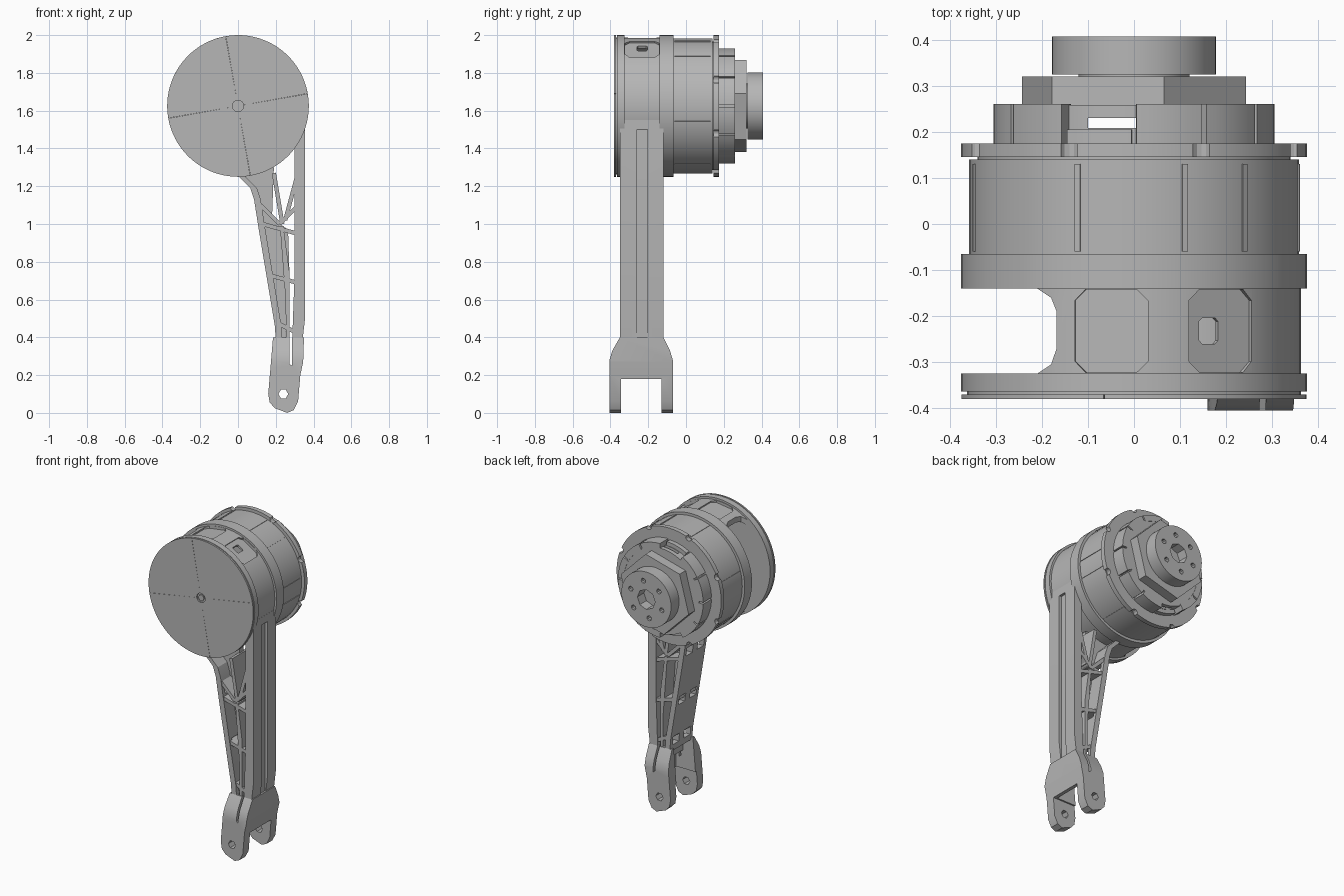
import bpy, bmesh, math
from mathutils import Matrix, Vector

if "Cube" in bpy.data.objects:
    bpy.data.objects.remove(bpy.data.objects["Cube"])

CZ = 1.625   # height of the joint axis
TONE = (0.47, 0.47, 0.47, 1)
grey = bpy.data.materials.new("plain grey")
grey.use_nodes = True
grey.diffuse_color = TONE
grey.node_tree.nodes["Principled BSDF"].inputs["Base Color"].default_value = TONE


def prism(name, pts, lo, hi, axis="y"):
    """Extrude a 2D outline along an axis."""
    place = {"x": lambda a, b, t: (t, a, b),
             "y": lambda a, b, t: (a, t, b),
             "z": lambda a, b, t: (a, b, t)}[axis]
    bm = bmesh.new()
    rings = [[bm.verts.new(place(a, b, t)) for a, b in pts] for t in (lo, hi)]
    for ring in rings:
        bm.faces.new(ring)
    n = len(pts)
    for i in range(n):
        j = (i + 1) % n
        bm.faces.new((rings[0][i], rings[0][j], rings[1][j], rings[1][i]))
    bmesh.ops.recalc_face_normals(bm, faces=bm.faces)
    mesh = bpy.data.meshes.new(name)
    bm.to_mesh(mesh)
    bm.free()
    mesh.materials.append(grey)
    ob = bpy.data.objects.new(name, mesh)
    bpy.context.collection.objects.link(ob)
    return finish(ob)


def finish(ob):
    """Smooth round walls, keep corners sharp."""
    ob.data.polygons.foreach_set("use_smooth", [True] * len(ob.data.polygons))
    ob.data.set_sharp_from_angle(angle=math.radians(25))
    return ob


def circle(r, n=64, x=0, z=CZ, turn=0):
    return [(x + r * math.cos(turn + math.tau * i / n),
             z + r * math.sin(turn + math.tau * i / n)) for i in range(n)]


def sector(r0, r1, a0, a1, n=12):
    """Outline of a ring piece, angles in degrees."""
    steps = [math.radians(a0 + (a1 - a0) * i / n) for i in range(n + 1)]
    outer = [(r1 * math.cos(a), CZ + r1 * math.sin(a)) for a in steps]
    inner = [(r0 * math.cos(a), CZ + r0 * math.sin(a)) for a in reversed(steps)]
    return outer + inner


def rect(a0, a1, b0, b1):
    return [(a0, b0), (a1, b0), (a1, b1), (a0, b1)]


def cut(ob, cutters, operation="DIFFERENCE"):
    """Apply booleans, then remove the cutters."""
    for c in cutters:
        m = ob.modifiers.new("cut", "BOOLEAN")
        m.object, m.operation, m.solver = c, operation, "EXACT"
    bpy.context.view_layer.update()
    done = ob.evaluated_get(bpy.context.evaluated_depsgraph_get())
    mesh = bpy.data.meshes.new_from_object(done)
    ob.modifiers.clear()
    ob.data = mesh
    for c in cutters:
        bpy.data.objects.remove(c)
    return finish(ob)


# Front cover: four quarter plates with fine seams
for i in range(4):
    prism(f"cover_quarter_{i + 1}", sector(0.03, 0.375, 10.1 + 90 * i, 99.9 + 90 * i, 20), -0.38, -0.37)
prism("cover_boss", circle(0.02, 8), -0.378, -0.36)

# Main drum and flanges along the axis
prism("front_flange", circle(0.375), -0.364, -0.325)
prism("cover_spacer", circle(0.362), -0.371, -0.363)
prism("middle_flange", circle(0.375), -0.14, -0.065)
prism("drum", circle(0.358), -0.07, 0.14)
prism("drum_neck", circle(0.34), 0.135, 0.15)
back_flange = prism("back_flange", circle(0.375), 0.145, 0.175)
cut(back_flange, [prism("notch", circle(0.02, 12, 0.375 * math.cos(a), CZ + 0.375 * math.sin(a)), 0.1, 0.2)
                  for a in [math.radians(22 + 45 * k) for k in range(8)]])

# Raised ribs on the drum
for i, deg in enumerate((-14, 4, 48, 72, 110, 165, 215, 300)):
    prism(f"drum_rib_{i + 1}", sector(0.35, 0.361, deg - 1, deg + 1, 2), -0.06, 0.13)

# Hollow housing between the flanges, open on one side, with shallow panels and a port
housing = prism("housing", circle(0.362), -0.33, -0.135)
cutters = [prism("hollow", circle(0.332), -0.4, 0), prism("side_opening", [
    (-0.5, -0.325), (-0.21, -0.325), (-0.18, -0.305), (-0.168, -0.27),
    (-0.168, -0.19), (-0.18, -0.16), (-0.21, -0.14), (-0.5, -0.14)], 1, 2.2, "z")]
for deg, w, h, floor in ((98, 0.08, 0.09, 0.344), (58, 0.08, 0.09, 0.344), (62, 0.024, 0.028, 0.27)):
    c = 0.3 * w
    panel = prism("panel", [(c - w, -h), (w - c, -h), (w, c - h), (w, h - c),
                            (w - c, h), (c - w, h), (-w, h - c), (-w, c - h)], floor, 0.45, "z")
    panel.data.transform(Matrix.Translation((0, -0.232, CZ))
                         @ Matrix.Rotation(math.radians(90 - deg), 4, "Y"))
    cutters.append(panel)
cut(housing, cutters)

# Notched bearing ring behind the back flange
core = prism("bearing_core", circle(0.275), 0.17, 0.258)
cut(core, [prism("slot", rect(-0.1, 0.01, 0.208, 0.23), 1, 2.2, "z")])
for i in range(12):
    if i not in (3, 8):
        prism(f"bearing_block_{i + 1}", sector(0.265, 0.305, 30 * i + 1, 30 * i + 29, 6), 0.17, 0.26)
for i, deg in enumerate((105, 255)):
    prism(f"bearing_bridge_{i + 1}", sector(0.265, 0.3, deg - 14, deg + 14, 6), 0.17, 0.205)

# Hexagonal nut and output hub
prism("hex_nut", circle(0.252, 6, turn=math.radians(15)), 0.255, 0.32)
prism("hub_neck", circle(0.12, 32), 0.31, 0.33)
hub = prism("output_hub", circle(0.178), 0.325, 0.407)
holes = [prism("bore", circle(0.064, 8), 0.34, 0.5)]
for k in range(6):
    a = math.radians(60 * k + 20)
    holes.append(prism("bolt_hole", circle(0.016, 10, 0.118 * math.cos(a), CZ + 0.118 * math.sin(a)), 0.375, 0.5))
cut(hub, holes)

# Straight rail of the leg with a centre groove
rail = prism("straight_rail", [(0.3, 1.55), (0.3, 0.75), (0.285, 0.33), (0.335, 0.33),
                               (0.355, 0.5), (0.355, 1.55)], -0.35, -0.12)
cut(rail, [prism("groove", rect(-0.26, -0.205, 0.2, 1.5), 0.338, 0.5, "x")])

# Sloping rail: outer wall with paired openings, centre web and inner flange
edge = [(-0.03, 1.29), (0.02, 1.235), (0.065, 1.19), (0.085, 1.13), (0.11, 0.97), (0.195, 0.46), (0.2, 0.38)]
wall = prism("sloping_wall", edge + [(x + 0.035, z) for x, z in reversed(edge)], -0.35, -0.12)
cut(wall, [prism("opening", rect(y, y + 0.065, z, z + 0.055), 0, 0.3, "x")
           for z in (1.02, 0.69, 0.42) for y in (-0.325, -0.21)])
prism("centre_web", edge + [(0.25, 0.38), (0.272, 0.75), (0.265, 0.97), (0.18, 1.03), (0.19, 1.3), (0, 1.3)],
      -0.255, -0.215)
prism("inner_flange", [(0.222, 0.99), (0.252, 0.6), (0.255, 0.3), (0.272, 0.3), (0.272, 0.75), (0.24, 0.99)],
      -0.345, -0.125)


def rib(name, a, b, width=0.022):
    """Flat brace between two points of the leg."""
    p, q = Vector(a), Vector(b)
    s = (q - p).orthogonal().normalized() * width / 2
    prism(name, [tuple(p + s), tuple(q + s), tuple(q - s), tuple(p - s)], -0.345, -0.125)


# Braces between the rails
for i, (a, b) in enumerate([((0.19, 1.27), (0.235, 1.0)), ((0.12, 1.1), (0.22, 1.0)), ((0.22, 1.0), (0.32, 1.1)),
                            ((0.13, 1.0), (0.31, 0.95)), ((0.16, 0.73), (0.31, 0.69)),
                            ((0.2, 0.48), (0.3, 0.43)), ((0.32, 1.28), (0.25, 1.02))]):
    rib(f"brace_{i + 1}", a, b)

# Forked foot: side profile trimmed to the rounded front outline, open on its sloping side
fork = prism("forked_foot", [
    (-0.405, -0.01), (-0.405, 0.28), (-0.39, 0.33), (-0.35, 0.4), (-0.12, 0.4), (-0.085, 0.33), (-0.07, 0.28),
    (-0.07, -0.01), (-0.13, -0.01), (-0.13, 0.18), (-0.345, 0.18), (-0.345, -0.01)], 0.1, 0.4, "x")
foot_outline = prism("foot_outline", [
    (0.187, 0.42), (0.172, 0.24), (0.16, 0.1), (0.168, 0.055), (0.195, 0.025), (0.26, 0.0), (0.295, 0.015),
    (0.318, 0.06), (0.33, 0.2), (0.345, 0.27), (0.35, 0.42)], -0.5, 0)
cut(fork, [foot_outline], "INTERSECT")
cut(fork, [prism("pin_hole", circle(0.026, 6, 0.24, 0.1), -0.5, 0),
           prism("foot_cavity", rect(0.1, 0.305, 0.1, 0.5), -0.335, -0.14),
           prism("foot_window", [(0.272, 0.26), (0.285, 0.25), (0.287, 0.42), (0.274, 0.42)], -0.5, 0)])
